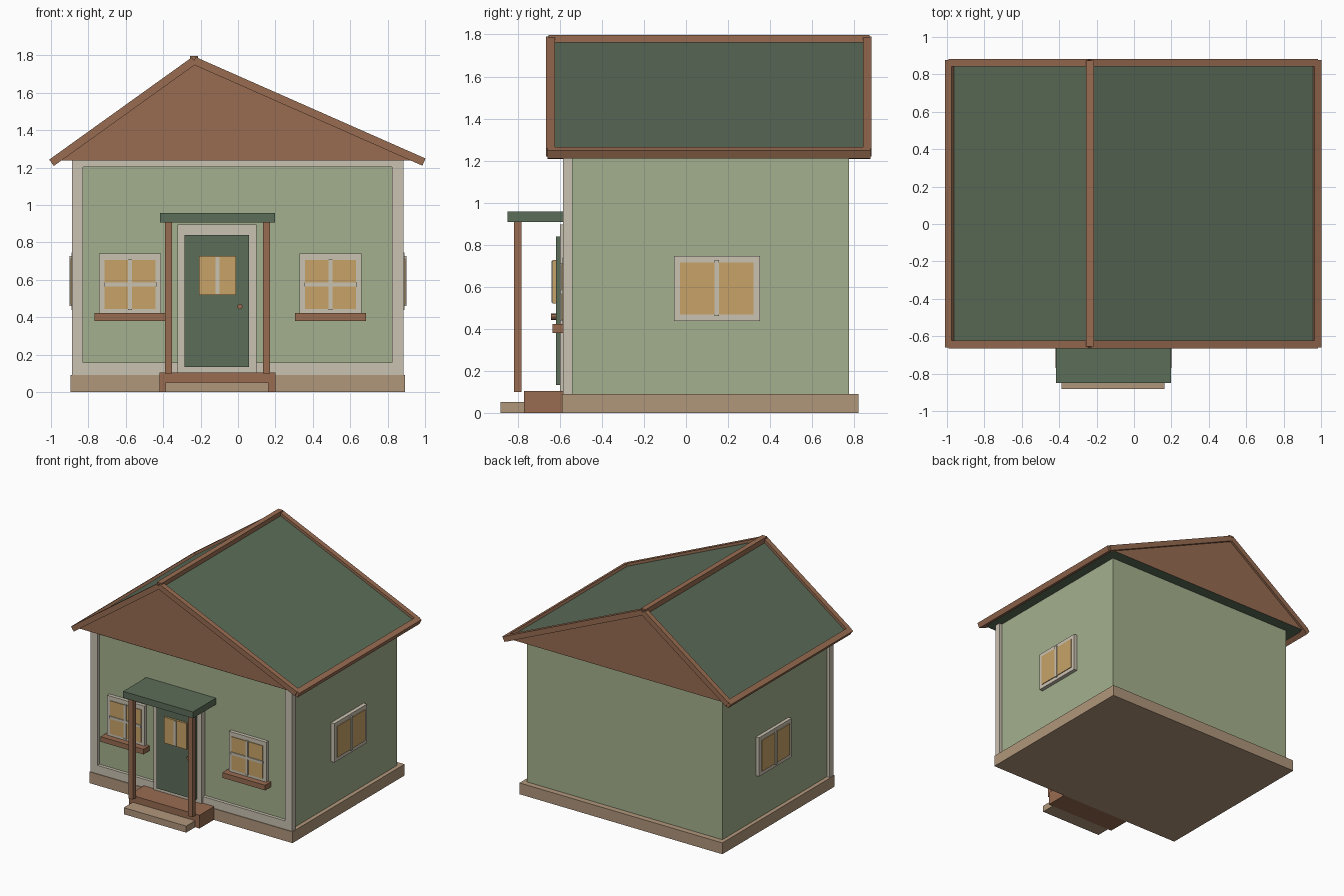
import bpy
import bmesh
import math
from mathutils import Vector

if "Cube" in bpy.data.objects:
    bpy.data.objects.remove(bpy.data.objects["Cube"], do_unlink=True)


def material(name, rgb):
    linear = [(c / 255 / 12.92) if c < 11 else ((c / 255 + 0.055) / 1.055) ** 2.4 for c in rgb]
    mat = bpy.data.materials.new(name)
    mat.use_nodes = True
    mat.diffuse_color = (*linear, 1)
    mat.node_tree.nodes["Principled BSDF"].inputs["Base Color"].default_value = (*linear, 1)
    return mat


SAGE = material("sage wall", (164, 176, 141))
GREEN = material("dark green", (92, 109, 89))
BROWN = material("brown wood", (152, 108, 81))
CREAM = material("cream trim", (202, 194, 177))
TAN = material("tan stone", (176, 150, 123))
AMBER = material("amber glass", (200, 164, 104))


def add_mesh(name, bm, *mats):
    mesh = bpy.data.meshes.new(name)
    bmesh.ops.recalc_face_normals(bm, faces=bm.faces)
    bm.to_mesh(mesh)
    bm.free()
    for mat in mats:
        mesh.materials.append(mat)
    obj = bpy.data.objects.new(name, mesh)
    bpy.context.collection.objects.link(obj)
    return obj


def box(name, x, y, z, mat):
    """Box given by its (low, high) range along each axis."""
    bm = bmesh.new()
    bmesh.ops.create_cube(bm, size=1)
    for v in bm.verts:
        v.co = Vector([r[0] if c < 0 else r[1] for c, r in zip(v.co, (x, y, z))])
    return add_mesh(name, bm, mat)


def bar(name, a, b, y, half, mat):
    """Square bar running between two (x, z) points, over a y range."""
    a, b = Vector(a), Vector(b)
    d = (b - a).normalized()
    n = Vector((-d.y, d.x)) * half
    return prism(name, [a + n, b + n, b - n, a - n], y, mat)


def prism(name, profile, y, *mats):
    bm = bmesh.new()
    face = bm.faces.new([bm.verts.new((p[0], y[0], p[1])) for p in profile])
    ext = bmesh.ops.extrude_face_region(bm, geom=[face])
    bmesh.ops.translate(bm, vec=(0, y[1] - y[0], 0),
                        verts=[v for v in ext["geom"] if isinstance(v, bmesh.types.BMVert)])
    return add_mesh(name, bm, *mats)


# Foundation and walls
box("foundation", (-0.895, 0.893), (-0.59, 0.82), (0, 0.09), TAN)
box("walls", (-0.863, 0.86), (-0.56, 0.775), (0.08, 1.25), SAGE)

# Front trim boards
TRIM_Y = (-0.585, -0.54)
box("left_corner_board", (0.823, 0.885), TRIM_Y, (0.09, 1.24), CREAM)
box("right_corner_board", (-0.888, -0.828), TRIM_Y, (0.09, 1.24), CREAM)
box("frieze_board", (-0.828, 0.823), TRIM_Y, (1.203, 1.24), CREAM)
box("base_board", (-0.828, 0.823), TRIM_Y, (0.09, 0.157), CREAM)

# Roof body: green slopes and underside, brown gables
RIDGE = (-0.235, 1.772)
EAVES = {"left": (0.975, 1.238), "right": (-0.98, 1.238)}
roof = prism("roof", [EAVES["right"], EAVES["left"], RIDGE], (-0.645, 0.865), GREEN, BROWN)
for poly in roof.data.polygons:
    poly.material_index = int(abs(poly.normal.y) > 0.9)

# Roof edge bars
HALF = 0.021
for side, eave in EAVES.items():
    for end, y in (("front", (-0.665, -0.624)), ("back", (0.842, 0.883))):
        bar(f"{side}_{end}_rake", RIDGE, eave, y, HALF, BROWN)
    slope = (Vector(eave) - Vector(RIDGE)).normalized()
    bar(f"{side}_eave", Vector(eave) - slope * HALF, Vector(eave) + slope * HALF,
        (-0.66, 0.878), HALF, BROWN)
box("ridge_bar", (RIDGE[0] - 0.021, RIDGE[0] + 0.021), (-0.655, 0.873), (1.75, 1.797), BROWN)

# Porch
box("porch_deck", (-0.42, 0.2), (-0.77, -0.58), (0, 0.105), BROWN)
box("porch_step", (-0.388, 0.162), (-0.883, -0.77), (0, 0.052), TAN)
box("porch_canopy", (-0.417, 0.198), (-0.85, -0.56), (0.907, 0.958), GREEN)
for side, x in (("left", 0.152), ("right", -0.372)):
    box(f"{side}_porch_post", (x - 0.019, x + 0.019), (-0.818, -0.782), (0.1, 0.91), BROWN)

# Door
box("door_frame", (-0.323, 0.1), (-0.6, -0.55), (0.1, 0.897), CREAM)
box("door", (-0.285, 0.06), (-0.618, -0.59), (0.133, 0.84), GREEN)
box("door_glass", (-0.208, -0.01), (-0.634, -0.61), (0.52, 0.727), AMBER)
box("door_mullion", (-0.119, -0.099), (-0.639, -0.61), (0.525, 0.722), CREAM)
bm = bmesh.new()
bmesh.ops.create_cone(bm, cap_ends=True, segments=8, radius1=0.015, radius2=0.015, depth=0.035)
bmesh.ops.rotate(bm, verts=bm.verts, matrix=Vector((0, 0, 1)).rotation_difference((0, -1, 0)).to_matrix())
bmesh.ops.translate(bm, verts=bm.verts, vec=(0.01, -0.625, 0.457))
add_mesh("door_knob", bm, BROWN)

# Front windows
for side, x in (("left", 0.495), ("right", -0.577)):
    name = f"{side}_front_window"
    box(f"{name}_frame", (x - 0.165, x + 0.165), (-0.587, -0.55), (0.42, 0.74), CREAM)
    box(f"{name}_glass", (x - 0.136, x + 0.136), (-0.592, -0.57), (0.443, 0.705), AMBER)
    box(f"{name}_mullion", (x - 0.01, x + 0.01), (-0.6, -0.57), (0.438, 0.71), CREAM)
    box(f"{name}_crossbar", (x - 0.14, x + 0.14), (-0.6, -0.57), (0.565, 0.585), CREAM)
    box(f"{name}_sill", (x - 0.189, x + 0.189), (-0.635, -0.55), (0.381, 0.422), BROWN)

# Side windows
for side, s in (("left", 1), ("right", -1)):
    name = f"{side}_side_window"
    for part, depth, y, z, mat in (
            ("frame", 0.89, (-0.058, 0.352), (0.438, 0.747), CREAM),
            ("glass", 0.896, (-0.028, 0.322), (0.468, 0.715), AMBER),
            ("mullion", 0.902, (0.136, 0.157), (0.46, 0.727), CREAM)):
        box(f"{name}_{part}", sorted((s * 0.85, s * depth)), y, z, mat)
